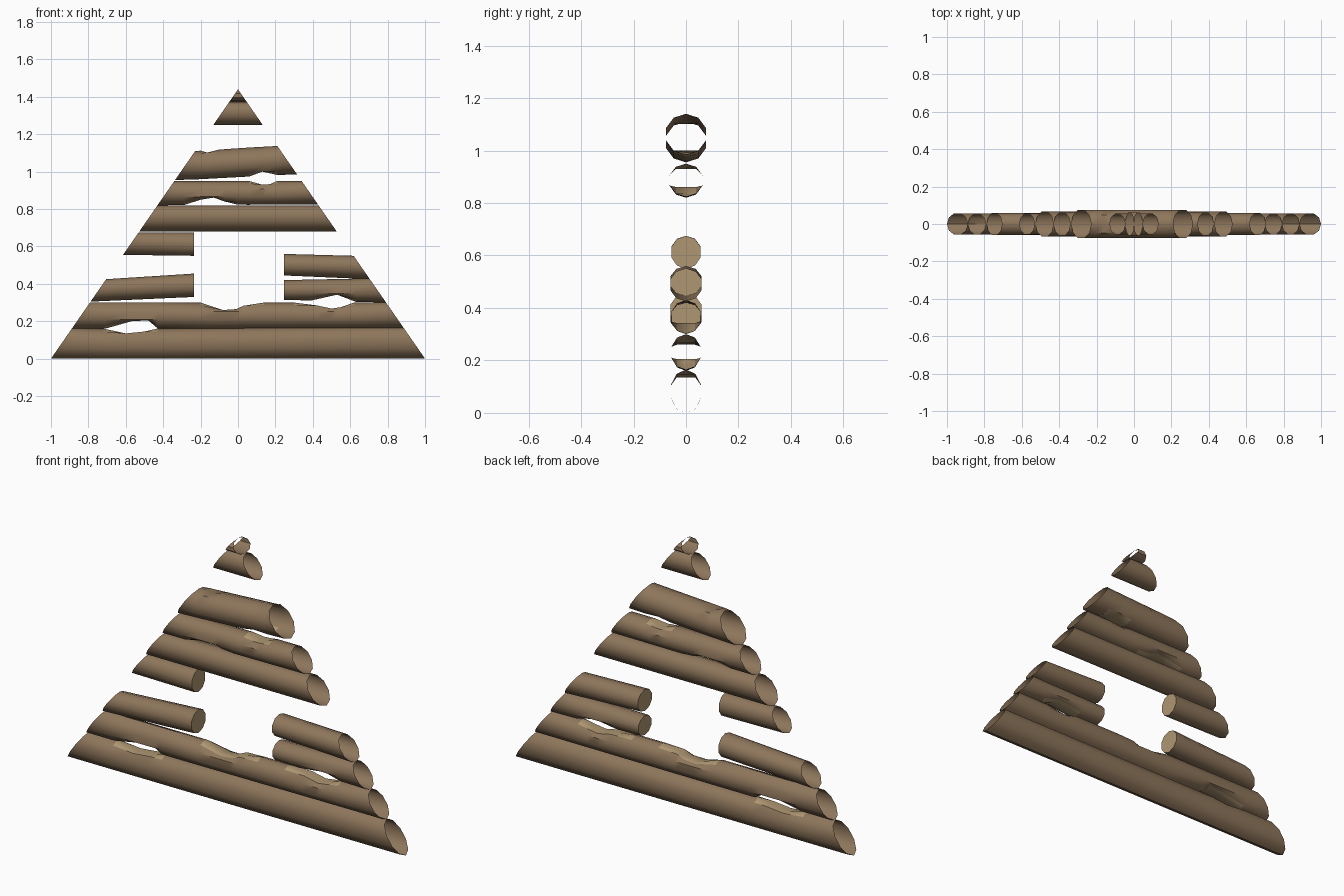
import bpy, bmesh, math

if "Cube" in bpy.data.objects:
    bpy.data.objects.remove(bpy.data.objects["Cube"])

APEX = 1.44      # roof height; half width is 1 at the ground
SIDES = 10


def material(name, rgb):
    m = bpy.data.materials.new(name)
    m.diffuse_color = (*rgb, 1)
    m.use_nodes = True
    m.node_tree.nodes["Principled BSDF"].inputs["Base Color"].default_value = m.diffuse_color
    return m


BARK = material("brown wood", (0.27, 0.18, 0.105))
CUT = material("pale cut wood", (0.43, 0.31, 0.17))


def lerp(a, b, t):
    return a + (b - a) * t


def cut_height(dents, x):
    """Height of the chopped notch at x, or None outside all notches."""
    for d in dents:
        for (x0, z0), (x1, z1) in zip(d, d[1:]):
            if x0 <= x <= x1:
                return lerp(z0, z1, (x - x0) / (x1 - x0))
    return None


def log(name, bottom, top, ry, left=None, right=None, top_dents=(), low_dents=()):
    """Log with (left, right) bottom and top heights. Ends follow the roof slope
    and stay open, unless left/right gives the x of a flat, closed sawn end."""
    def roof(i):
        return 1 - (bottom[i] + top[i]) / 2 / APEX
    xl = -roof(0) if left is None else left
    xr = roof(1) if right is None else right
    mids = {p[0] for d in (*top_dents, *low_dents) for p in d}
    xs = [xl] + sorted(mids) + [xr]

    bm = bmesh.new()
    rings, chopped = [], []
    for i, x in enumerate(xs):
        t = (x - xl) / (xr - xl)
        lo, hi = lerp(*bottom, t), lerp(*top, t)
        zt, zb = cut_height(top_dents, x), cut_height(low_dents, x)
        ring, flags = [], []
        for j in range(SIDES):
            a = 2 * math.pi * j / SIDES
            y = ry / math.cos(math.pi / SIDES) * math.sin(a)
            z = (lo + hi) / 2 + (hi - lo) / 2 * math.cos(a)
            flag = False
            if zt is not None and z > zt + 1e-4:
                z, flag = zt, True
            if zb is not None and z < zb - 1e-4:
                z, flag = zb, True
            vx = x
            if i == 0 and left is None:
                vx = -(1 - z / APEX)
            if i == len(xs) - 1 and right is None:
                vx = 1 - z / APEX
            ring.append(bm.verts.new((vx, y, z)))
            flags.append(flag)
        rings.append(ring)
        chopped.append(flags)

    for i in range(len(xs) - 1):
        for j in range(SIDES):
            k = (j + 1) % SIDES
            f = bm.faces.new((rings[i][j], rings[i][k], rings[i + 1][k], rings[i + 1][j]))
            f.smooth = True
            if any(c[j] and c[k] for c in chopped[i:i + 2]):
                f.material_index = 1
    # sawn ends
    if left is not None:
        bm.faces.new(rings[0][::-1]).material_index = 1
    if right is not None:
        bm.faces.new(rings[-1]).material_index = 1
    bmesh.ops.remove_doubles(bm, verts=bm.verts, dist=1e-5)
    bmesh.ops.recalc_face_normals(bm, faces=bm.faces)
    # make open tubes face outward
    bm.faces.ensure_lookup_table()
    axis_z = sum(v.co.z for v in bm.verts) / len(bm.verts)
    score = sum(f.normal.y * f.calc_center_median().y
                + f.normal.z * (f.calc_center_median().z - axis_z) for f in bm.faces)
    if score < 0:
        bmesh.ops.reverse_faces(bm, faces=bm.faces)

    me = bpy.data.meshes.new(name)
    bm.to_mesh(me)
    bm.free()
    me.materials.append(BARK)
    me.materials.append(CUT)
    me.set_sharp_from_angle(angle=math.radians(40))
    bpy.context.collection.objects.link(bpy.data.objects.new(name, me))


# full-width base logs
log("base_log", (0, 0), (0.16, 0.165), 0.057,
    top_dents=[[(-0.72, 0.161), (-0.6, 0.135), (-0.5, 0.145), (-0.43, 0.162)]])
log("second_log", (0.16, 0.165), (0.3, 0.3), 0.055,
    top_dents=[[(-0.2, 0.3), (-0.08, 0.26), (-0.01, 0.265), (0.03, 0.283), (0.14, 0.3)],
               [(0.3, 0.3), (0.42, 0.285), (0.5, 0.268), (0.55, 0.275), (0.62, 0.3)]],
    low_dents=[[(-0.71, 0.16), (-0.57, 0.2), (-0.48, 0.205), (-0.43, 0.162)]])

# short logs either side of the window
log("left_lower_log", (0.305, 0.33), (0.425, 0.455), 0.06, right=-0.235)
log("right_lower_log", (0.315, 0.3), (0.42, 0.43), 0.056, left=0.245,
    low_dents=[[(0.39, 0.31), (0.53, 0.342), (0.63, 0.304)]])
log("right_upper_log", (0.445, 0.425), (0.56, 0.55), 0.06, left=0.245)
log("left_upper_log", (0.555, 0.55), (0.675, 0.675), 0.056, right=-0.235)

# logs above the window
log("lintel_log", (0.68, 0.68), (0.82, 0.82), 0.067)
log("upper_log", (0.82, 0.825), (0.95, 0.95), 0.062,
    top_dents=[[(0.06, 0.95), (0.13, 0.93), (0.17, 0.933), (0.21, 0.95)]],
    low_dents=[[(-0.29, 0.82), (-0.2, 0.85), (-0.13, 0.861), (-0.07, 0.84), (0.0, 0.823)]])
log("high_log", (0.955, 0.985), (1.11, 1.14), 0.076,
    top_dents=[[(-0.2, 1.112), (-0.165, 1.102), (-0.1, 1.118)]],
    low_dents=[[(0.06, 0.973), (0.13, 1.0), (0.21, 0.981)]])

# gable tip
log("peak_log", (1.25, 1.25), (1.372, 1.372), 0.055)
log("tip_log", (1.372, 1.372), (1.44, 1.44), 0.062)
